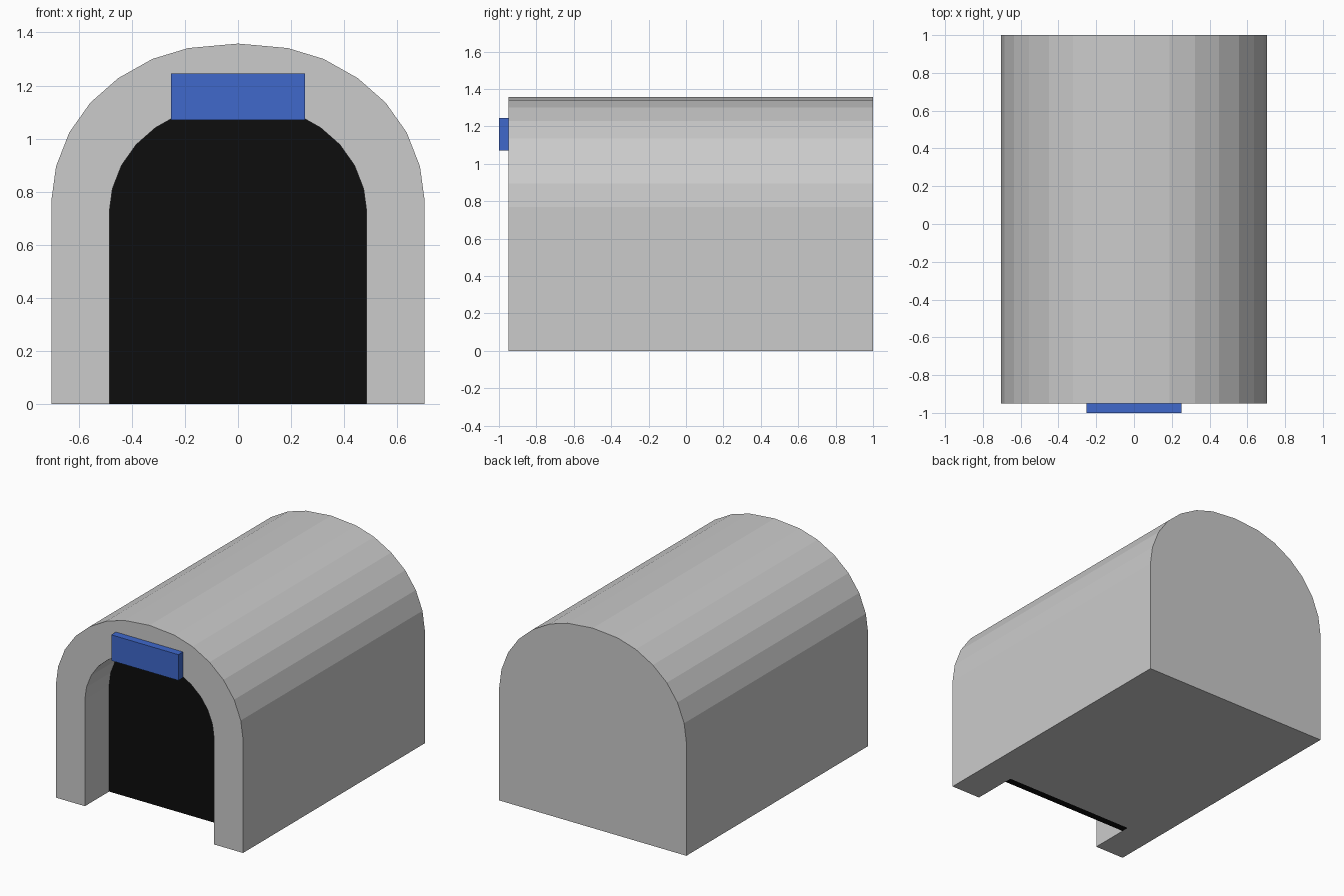
import bpy, bmesh

if "Cube" in bpy.data.objects:
    bpy.data.objects.remove(bpy.data.objects["Cube"])

FRONT, BACK = -0.95, 1.0
PANEL_FRONT, RECESS = -0.69, -0.64

# Right half of the outer arch, from the ground to the crown
half = [(0.703, 0), (0.703, 0.77), (0.686, 0.895), (0.636, 1.023), (0.556, 1.136),
        (0.451, 1.228), (0.323, 1.30), (0.188, 1.341), (0, 1.358)]


def mirrored(pts):
    return pts + [(-x, z) for x, z in reversed(pts[:-1])]


outer = mirrored(half)
inner = mirrored([(x * 0.69, z if z == 0 else 0.725 + (z - 0.77) * 0.69) for x, z in half])


def finish(bm, name, color=None):
    bmesh.ops.recalc_face_normals(bm, faces=bm.faces)
    mesh = bpy.data.meshes.new(name)
    bm.to_mesh(mesh)
    bm.free()
    obj = bpy.data.objects.new(name, mesh)
    bpy.context.collection.objects.link(obj)
    if color:
        mat = bpy.data.materials.new(name + "_color")
        mat.diffuse_color = (*color, 1)
        mat.use_nodes = True
        mat.node_tree.nodes["Principled BSDF"].inputs["Base Color"].default_value = mat.diffuse_color
        mesh.materials.append(mat)
    return obj


def ring(bm, pts, y):
    return [bm.verts.new((x, y, z)) for x, z in pts]


def bridge(bm, a, b):
    for i in range(len(a) - 1):
        bm.faces.new((a[i], a[i + 1], b[i + 1], b[i]))


def prism(name, pts, y0, y1, color):
    bm = bmesh.new()
    a, b = ring(bm, pts, y0), ring(bm, pts, y1)
    bridge(bm, a + a[:1], b + b[:1])
    bm.faces.new(a)
    bm.faces.new(b)
    return finish(bm, name, color)


# Vaulted shell with an arched recess in the front
bm = bmesh.new()
back, front = ring(bm, outer, BACK), ring(bm, outer, FRONT)
mouth, deep = ring(bm, inner, FRONT), ring(bm, inner, RECESS)
bridge(bm, back, front)
bridge(bm, front, mouth)
bridge(bm, mouth, deep)
bm.faces.new(back)
bm.faces.new(deep)
bm.faces.new((front[0], back[0], back[-1], front[-1],
              mouth[-1], deep[-1], deep[0], mouth[0]))
finish(bm, "tunnel_shell")

# Black panel closing the recess
prism("dark_opening", inner, PANEL_FRONT, RECESS, (0.004, 0.004, 0.004))

# Blue sign plate above the opening
plate = [(-0.252, 1.07), (0.252, 1.07), (0.252, 1.245), (-0.252, 1.245)]
prism("sign_plate", plate, -1.0, FRONT, (0.05, 0.14, 0.6))
